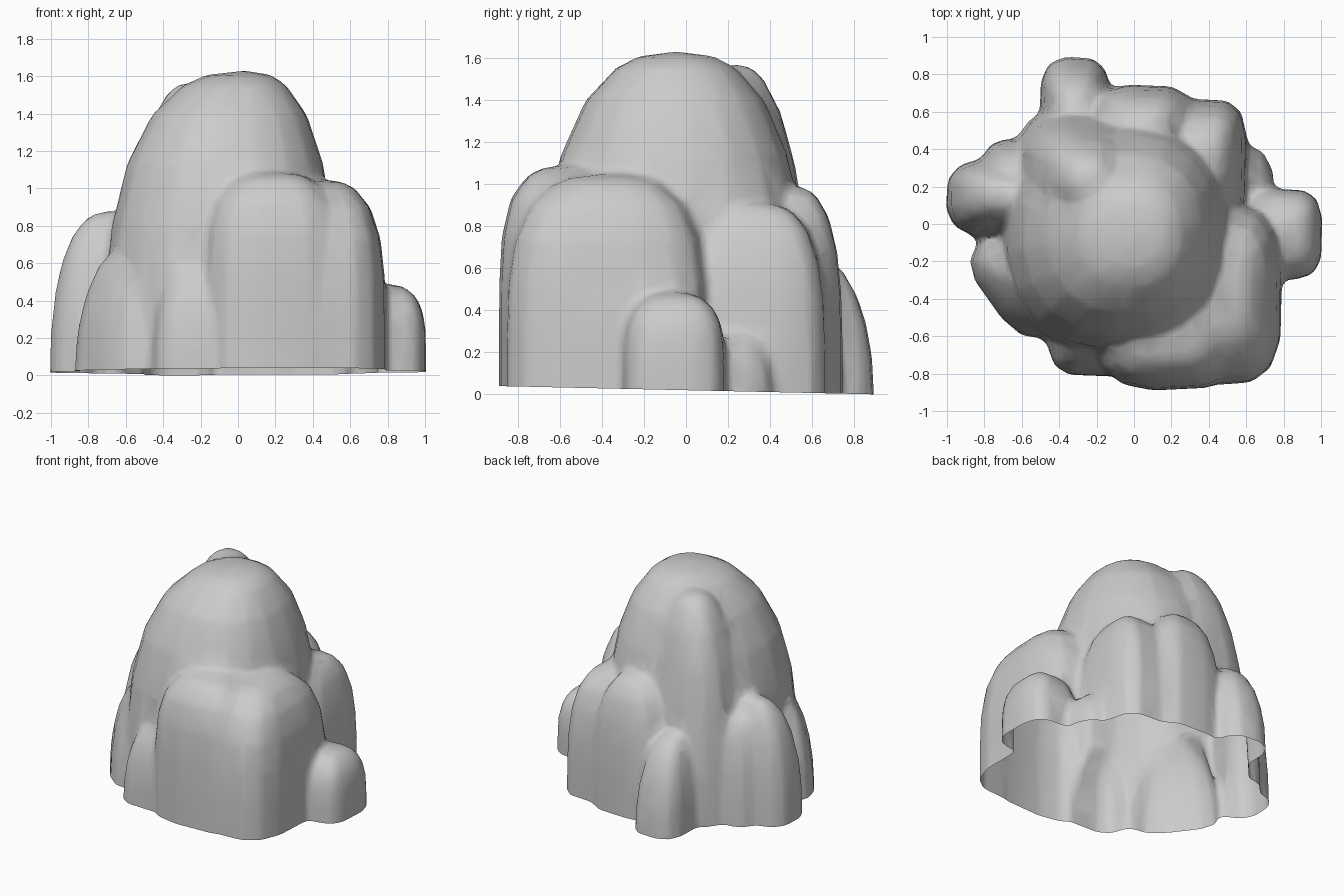
import bpy, bmesh, math
from math import sin, cos, pi

if "Cube" in bpy.data.objects:
    bpy.data.objects.remove(bpy.data.objects["Cube"])


def oval(cx, cy, rx, ry, p, n, turn):
    """Superellipse footprint: higher p gives squarer corners."""
    def bend(v):
        return math.copysign(abs(v) ** (2 / p), v)
    angles = [2 * pi * (i + 0.3) / n for i in range(n)]
    mx = max(abs(bend(cos(a))) for a in angles)
    my = max(abs(bend(sin(a))) for a in angles)
    r = math.radians(turn)
    pts = []
    for a in angles:
        u, v = rx * bend(cos(a)) / mx, ry * bend(sin(a)) / my
        pts.append((cx + u * cos(r) - v * sin(r), cy + u * sin(r) + v * cos(r)))
    return pts


def rock(name, cx, cy, rx, ry, p, top, e, lean=(0, 0), n=12, turn=0):
    """Boulder whose footprint shrinks with height towards a leaning apex."""
    bm = bmesh.new()
    ax, ay = cx + lean[0], cy + lean[1]
    outline = oval(cx, cy, rx, ry, p, n, turn)
    levels = [(-0.2, 1)]
    for k in range(7):
        t = 0.985 * sin(pi / 2 * k / 6)
        levels.append((top * t, (1 - t ** e) ** 0.4))
    rings = [[bm.verts.new((ax + (x - ax) * s, ay + (y - ay) * s, z)) for x, y in outline]
             for z, s in levels]
    for a, b in zip(rings, rings[1:]):
        for i in range(n):
            j = (i + 1) % n
            bm.faces.new((a[i], a[j], b[j], b[i]))
    bm.faces.new(rings[0])
    peak = bm.verts.new((ax, ay, top))
    for i in range(n):
        bm.faces.new((rings[-1][i], rings[-1][(i + 1) % n], peak))
    bmesh.ops.recalc_face_normals(bm, faces=bm.faces[:])
    me = bpy.data.meshes.new(name)
    bm.to_mesh(me)
    bm.free()
    ob = bpy.data.objects.new(name, me)
    bpy.context.collection.objects.link(ob)
    return ob


# Tall central dome
dome = rock("rock_formation", -0.09, -0.06, 0.63, 0.65, 2.3, 1.63, 2.75, (0.13, 0.02), 18)

# Buttress leaning on the back left of the dome
lumps = [rock("back_left_buttress", -0.3, 0.28, 0.36, 0.34, 2.6, 1.575, 1.8, (0.08, -0.06))]

# Front boulders
lumps.append(rock("front_boulder", 0.19, -0.5, 0.38, 0.39, 3.3, 1.09, 6, (0, -0.07), 14))
lumps.append(rock("right_boulder", 0.44, -0.375, 0.352, 0.49, 3.3, 1.05, 4.5, n=14))
lumps.append(rock("low_front_boulder", -0.22, -0.59, 0.24, 0.225, 3.2, 0.64, 2.4, (0.03, 0.05)))

# Left side boulders
lumps.append(rock("front_left_boulder", -0.6, -0.31, 0.31, 0.205, 3, 0.7, 1.8,
                  (0.05, 0.03), turn=-53))
lumps.append(rock("left_boulder", -0.73, 0.14, 0.277, 0.21, 2.8, 0.88, 2.3, (0.05, 0.03)))
lumps.append(rock("left_rear_boulder", -0.65, 0.28, 0.17, 0.175, 2.5, 0.78, 2))

# Back boulders
lumps.append(rock("back_left_boulder", -0.315, 0.64, 0.19, 0.255, 3, 0.68, 2, (0, -0.1)))
lumps.append(rock("back_boulder", 0.05, 0.48, 0.29, 0.265, 3.2, 0.99, 3.8, (0, 0.02)))
lumps.append(rock("back_right_boulder", 0.36, 0.34, 0.245, 0.33, 3.6, 0.91, 3.6, (0.02, 0.02)))

# Small boulders at the right foot
lumps.append(rock("low_right_boulder", 0.58, 0.23, 0.17, 0.2, 2.1, 0.29, 2.2, n=9))
lumps.append(rock("small_right_boulder", 0.8, -0.055, 0.207, 0.243, 3.4, 0.485, 4.5))

# Fuse the boulders into one softened skin, then thin it out
bpy.ops.object.select_all(action='DESELECT')
for ob in lumps + [dome]:
    ob.select_set(True)
bpy.context.view_layer.objects.active = dome
bpy.ops.object.join()
mod = dome.modifiers.new("fuse", 'REMESH')
mod.mode = 'VOXEL'
mod.voxel_size = 0.025
mod = dome.modifiers.new("soften", 'SMOOTH')
mod.factor = 0.5
mod.iterations = 8
mod = dome.modifiers.new("thin", 'DECIMATE')
mod.ratio = 0.07
fused = bpy.data.meshes.new_from_object(
    dome.evaluated_get(bpy.context.evaluated_depsgraph_get()))
dome.modifiers.clear()
dome.data = fused

# Open underside, cut slightly lower at the back
bm = bmesh.new()
bm.from_mesh(fused)
bmesh.ops.bisect_plane(bm, geom=bm.verts[:] + bm.edges[:] + bm.faces[:], dist=0.0005,
                       plane_co=(0, 0, 0.02), plane_no=(0, 0.022, 1), clear_inner=True)
bm.to_mesh(fused)
bm.free()

bpy.ops.object.shade_smooth_by_angle(angle=math.radians(60))
